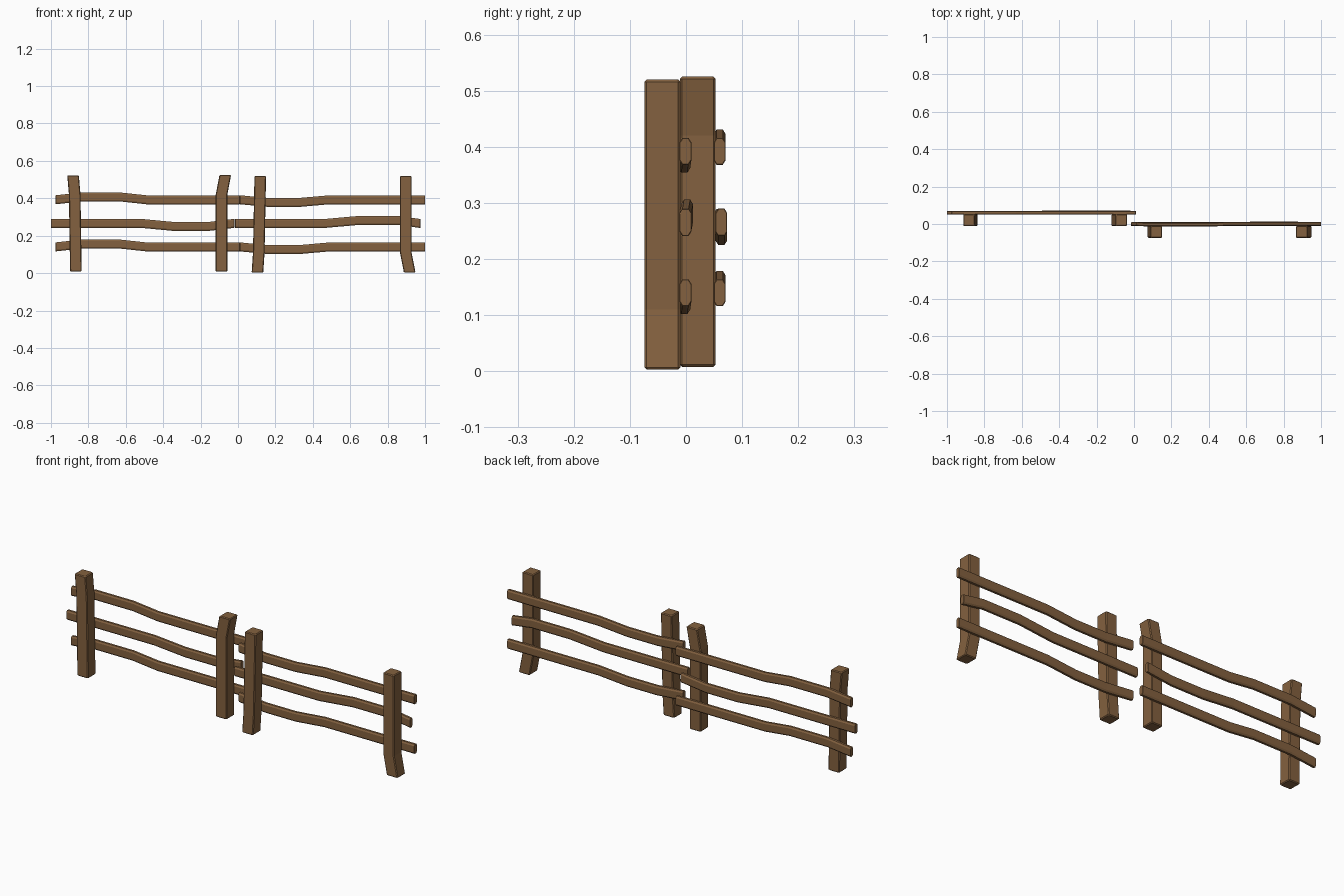
import bpy
import bmesh
from mathutils import Vector

cube = bpy.data.objects.get("Cube")
if cube:
    bpy.data.objects.remove(cube, do_unlink=True)

wood = bpy.data.materials.new("brown_wood")
wood.use_nodes = True
colour = (0.23, 0.12, 0.05, 1)
wood.diffuse_color = colour
wood.node_tree.nodes["Principled BSDF"].inputs["Base Color"].default_value = colour


def sweep(name, path, u, v, half_u, half_v, cut_u, cut_v, tip):
    """Sweep a chamfered rectangle along a path, with chamfered ends."""
    path = [Vector(p) for p in path]
    start, end = path[0], path[-1]
    a = (path[1] - start).normalized() * tip
    b = (path[-2] - end).normalized() * tip
    rings = [(start, tip)] + [(p, 0) for p in [start + a] + path[1:-1] + [end + b]] + [(end, tip)]
    bm = bmesh.new()
    loops = []
    for centre, inset in rings:
        hu, hv = half_u - inset, half_v - inset
        corners = [(hu, hv - cut_v), (hu - cut_u, hv), (cut_u - hu, hv), (-hu, hv - cut_v),
                   (-hu, cut_v - hv), (cut_u - hu, -hv), (hu - cut_u, -hv), (hu, cut_v - hv)]
        loops.append([bm.verts.new(centre + u * s + v * t) for s, t in corners])
    for lower, upper in zip(loops, loops[1:]):
        for i in range(len(lower)):
            j = (i + 1) % len(lower)
            bm.faces.new((lower[i], lower[j], upper[j], upper[i]))
    bm.faces.new(loops[0])
    bm.faces.new(loops[-1])
    bmesh.ops.recalc_face_normals(bm, faces=bm.faces)
    mesh = bpy.data.meshes.new(name)
    bm.to_mesh(mesh)
    bm.free()
    mesh.materials.append(wood)
    bpy.context.collection.objects.link(bpy.data.objects.new(name, mesh))


X, Y, Z = Vector((1, 0, 0)), Vector((0, 1, 0)), Vector((0, 0, 1))


def post(name, y, points):
    sweep(name, [(x, y, z) for x, z in points], X, Y, 0.031, 0.032, 0.004, 0.004, 0.004)


def rail(name, y, z, points, drift=0):
    # the bowed stretch drifts slightly sideways
    path = [(x, y + (drift if dz else 0), z + dz) for x, dz in points]
    sweep(name, path, Y, Z, 0.0105, 0.024, 0.005, 0.008, 0.001)


# Posts, each bent near one end
post("right_outer_post", 0.021, [(-0.867, 0.008), (-0.873, 0.42), (-0.882, 0.523)])
post("right_inner_post", 0.021, [(-0.088, 0.008), (-0.088, 0.42), (-0.068, 0.525)])
post("left_inner_post", -0.042, [(0.104, 0.003), (0.111, 0.11), (0.119, 0.52)])
post("left_outer_post", -0.042, [(0.918, 0.003), (0.897, 0.11), (0.897, 0.52)])

# Rails of the two overlapping panels
right_bow = [(-0.975, 0), (-0.84, 0.015), (-0.63, 0.015), (-0.49, 0), (0.01, 0)]
left_bow = [(0.01, 0), (0.16, -0.014), (0.33, -0.014), (0.49, 0), (1.0, 0)]
for level, z in (("lower", 0.14), ("upper", 0.392)):
    rail("right_%s_rail" % level, 0.06, z, right_bow)
    rail("left_%s_rail" % level, -0.001, z, left_bow, -0.002)
rail("right_middle_rail", 0.06, 0.265, [(-1.0, 0), (-0.51, 0), (-0.34, -0.016),
                                        (-0.16, -0.016), (-0.02, 0.001)], 0.003)
rail("left_middle_rail", -0.001, 0.265, [(-0.015, 0), (0.46, 0), (0.65, 0.017),
                                         (0.86, 0.017), (0.975, 0)], 0.003)
